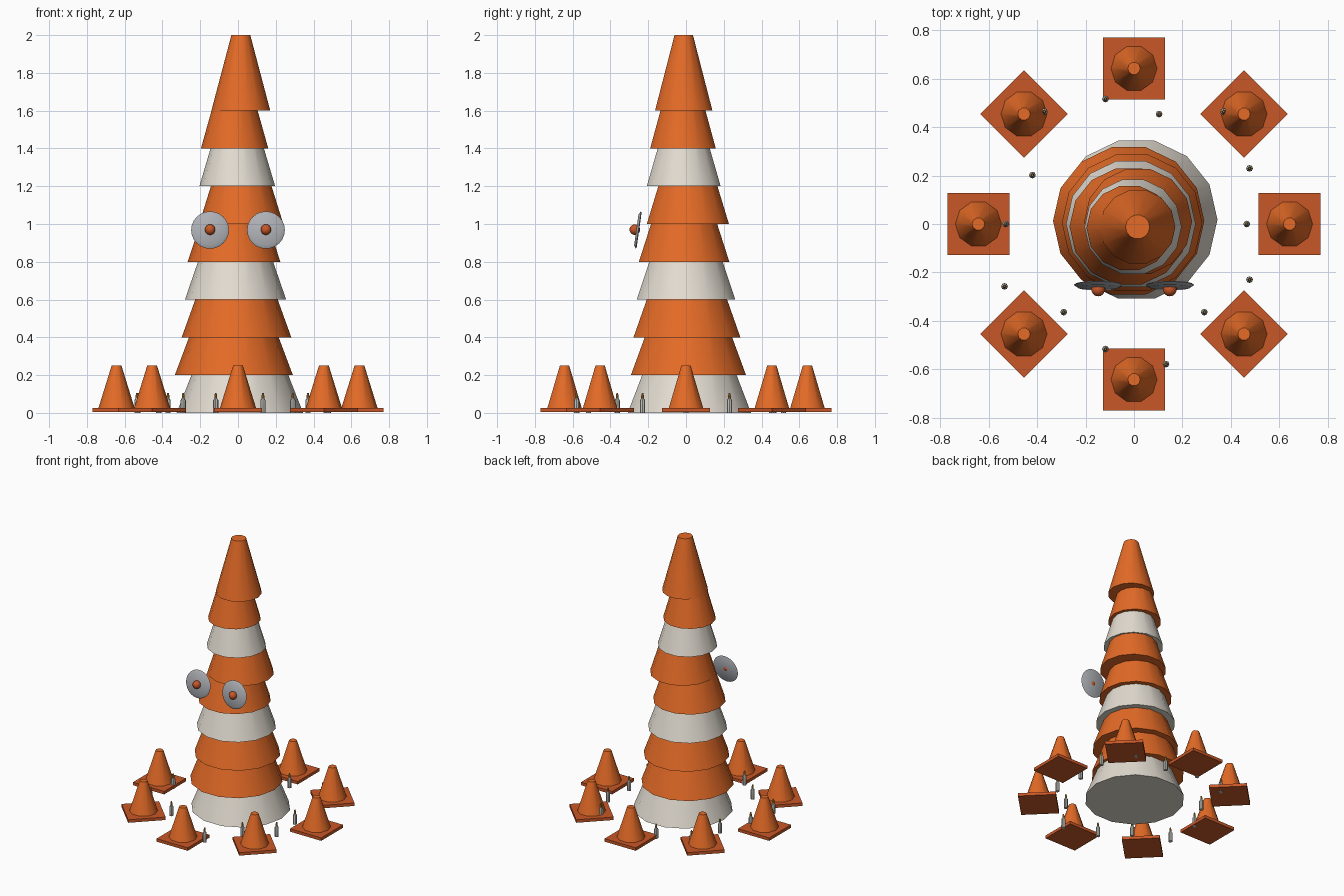
import bpy, bmesh, math
from mathutils import Matrix, Vector

if "Cube" in bpy.data.objects:
    bpy.data.objects.remove(bpy.data.objects["Cube"])


def material(name, r, g, b):
    m = bpy.data.materials.new(name)
    m.diffuse_color = (r, g, b, 1)
    m.use_nodes = True
    m.node_tree.nodes["Principled BSDF"].inputs["Base Color"].default_value = m.diffuse_color
    return m


ORANGE = material("orange", 0.78, 0.147, 0.02)
DARK_ORANGE = material("dark orange", 0.58, 0.095, 0.02)
WHITE = material("warm white", 0.77, 0.72, 0.64)
GREY = material("grey", 0.42, 0.43, 0.46)
PALE_GREY = material("pale grey", 0.50, 0.50, 0.47)
TAN = material("tan", 0.50, 0.26, 0.05)


def finish(name, bm, mat, matrix, smooth=True):
    me = bpy.data.meshes.new(name)
    bmesh.ops.recalc_face_normals(bm, faces=bm.faces)
    bm.to_mesh(me)
    bm.free()
    me.materials.append(mat)
    ob = bpy.data.objects.new(name, me)
    bpy.context.collection.objects.link(ob)
    ob.matrix_world = matrix
    if smooth:
        bpy.ops.object.select_all(action='DESELECT')
        ob.select_set(True)
        bpy.context.view_layer.objects.active = ob
        bpy.ops.object.shade_smooth_by_angle(angle=math.radians(38))
    return ob


def lathe(name, profile, sides, mat, matrix):
    """Closed solid from (radius, height) rings, first vertex on +x."""
    bm = bmesh.new()
    rings = []
    for r, z in profile:
        rings.append([bm.verts.new((r * math.cos(math.tau * i / sides),
                                    r * math.sin(math.tau * i / sides), z))
                      for i in range(sides)])
    for a, b in zip(rings, rings[1:]):
        for i in range(sides):
            j = (i + 1) % sides
            bm.faces.new((a[i], a[j], b[j], b[i]))
    bm.faces.new(rings[0][::-1])
    bm.faces.new(rings[-1])
    return finish(name, bm, mat, matrix)


def at(x, y, z=0.0):
    return Matrix.Translation((x, y, z))


# Tower of nested, slightly offset cones
offsets = [(0.01, 0.018), (-0.022, 0.013), (-0.008, 0.005), (-0.013, 0.0), (-0.021, -0.01),
           (0.017, 0.01), (-0.004, -0.012), (-0.018, -0.016), (0.015, -0.012)]
for i, (x, y) in enumerate(offsets):
    r_low = 0.335 - 0.0224 * i
    r_top = 0.05 + 0.016 * (8 - i)
    mat = WHITE if i % 3 == 0 else ORANGE
    lathe(f"tower_cone_{i + 1}", [(r_low, 0), (r_top, 0.4)], 14, mat, at(x, y, 0.2 * i))

# Eyes: tilted bevelled discs with ball pupils
for side, x in (("left", -0.148), ("right", 0.148)):
    tilt = Matrix.Rotation(math.radians(90 - 8), 4, 'X')
    lathe(f"{side}_eye_disc", [(0.094, -0.004), (0.1, 0.0), (0.083, 0.011)], 24, GREY,
          at(x, -0.252, 0.968) @ tilt)
    bm = bmesh.new()
    bmesh.ops.create_uvsphere(bm, u_segments=14, v_segments=10, radius=0.028)
    finish(f"{side}_pupil", bm, DARK_ORANGE, at(x, -0.271, 0.97))

# Ring of eight small cones on square plates
for i in range(8):
    a = math.tau * i / 8
    x, y = 0.643 * math.cos(a), 0.643 * math.sin(a)
    bm = bmesh.new()
    bmesh.ops.create_cube(bm, size=1, matrix=Matrix.Diagonal((0.255, 0.255, 0.022, 1)))
    finish(f"small_cone_plate_{i + 1}", bm, DARK_ORANGE,
           at(x, y, 0.016) @ Matrix.Rotation(a, 4, 'Z'), smooth=False)
    lathe(f"small_cone_{i + 1}", [(0.1, 0.012), (0.026, 0.25)], 10, ORANGE, at(x, y))

# Fourteen little bottles scattered between the cones
for i in range(14):
    a = math.tau * i / 14
    r = 0.466 + 0.064 * (i % 3)
    place = at(r * math.cos(a), r * math.sin(a))
    lathe(f"bottle_{i + 1}", [(0.014, 0), (0.014, 0.066), (0.007, 0.078)], 8, PALE_GREY, place)
    lathe(f"bottle_tip_{i + 1}", [(0.007, 0.076), (0.007, 0.092), (0.004, 0.105)], 8, TAN, place)
